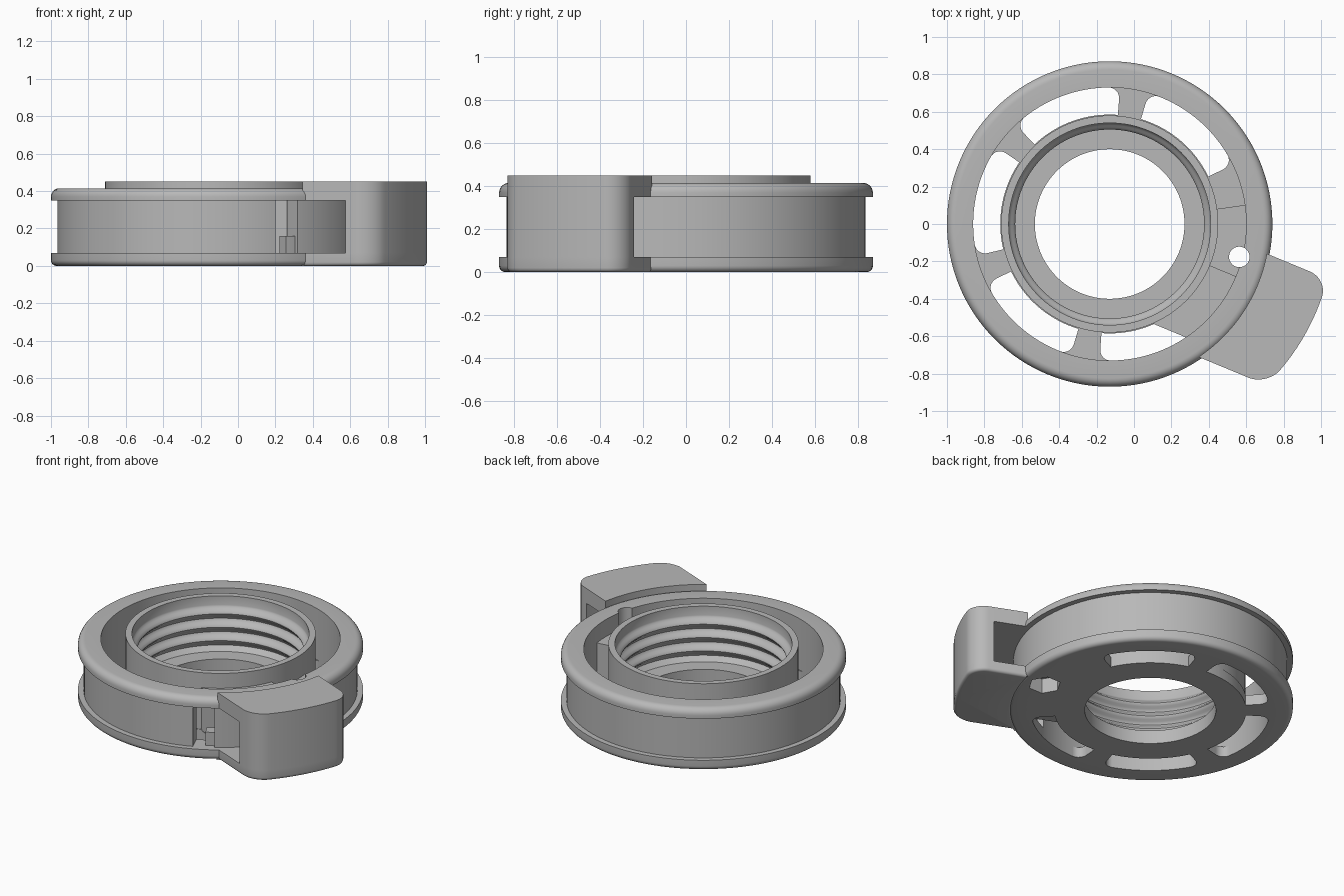
import bpy, bmesh
from math import sin, cos, pi, radians, sqrt
from mathutils import Vector, Matrix

if "Cube" in bpy.data.objects:
    bpy.data.objects.remove(bpy.data.objects["Cube"])

CENTRE = Vector((-0.13, 0, 0))     # axis of the wheel
TILT = radians(-22.5)              # direction of the handle
FLOOR, GROOVE_TOP, RIM_TOP, TOP = 0.07, 0.35, 0.415, 0.45
HUB_R, OPEN_R, WALL_R, RIM_R, TAB_R = 0.58, 0.73, 0.835, 0.87, 1.2

grey = bpy.data.materials.new("light grey")
grey.use_nodes = True
colour = (0.48, 0.48, 0.48, 1)
grey.diffuse_color = colour
grey.node_tree.nodes["Principled BSDF"].inputs["Base Color"].default_value = colour

parts = []


def finish(name, bm, keep=True):
    bmesh.ops.recalc_face_normals(bm, faces=bm.faces)
    mesh = bpy.data.meshes.new(name)
    bm.to_mesh(mesh)
    bm.free()
    mesh.materials.append(grey)
    ob = bpy.data.objects.new(name, mesh)
    ob.location = CENTRE
    bpy.context.collection.objects.link(ob)
    if keep:
        parts.append(ob)
    else:
        ob.hide_render = True
    return ob


def lathe(name, profile, steps=128):
    """Closed (radius, height) profile turned about the wheel axis."""
    bm = bmesh.new()
    rings = [[bm.verts.new((r * cos(2 * pi * i / steps), r * sin(2 * pi * i / steps), z))
              for r, z in profile] for i in range(steps)]
    n = len(profile)
    for i in range(steps):
        a, b = rings[i], rings[(i + 1) % steps]
        for j in range(n):
            k = (j + 1) % n
            bm.faces.new((a[j], b[j], b[k], a[k]))
    return finish(name, bm)


def prism(name, outline, z0, z1, keep=True, round_bottom=0):
    bm = bmesh.new()
    base = bm.faces.new([bm.verts.new((x, y, z0)) for x, y in outline])
    lifted = bmesh.ops.extrude_face_region(bm, geom=[base])["geom"]
    verts = [v for v in lifted if isinstance(v, bmesh.types.BMVert)]
    bmesh.ops.translate(bm, verts=verts, vec=(0, 0, z1 - z0))
    if round_bottom:
        rim = [e for e in bm.edges if all(v.co.z < z0 + 1e-5 for v in e.verts)]
        bmesh.ops.bevel(bm, geom=rim, offset=round_bottom, segments=4,
                        profile=0.5, affect='EDGES')
    return finish(name, bm, keep)


def sector(a0, a1, r0, r1, corner=0, steps=24):
    """Ring sector in degrees, optionally with rounded outer corners."""
    a0, a1 = radians(a0), radians(a1)
    da = corner / r1
    pts = [(a1 + (a0 - a1) * i / steps, r0) for i in range(steps + 1)]
    if corner:
        turn = [pi / 2 * i / 8 for i in range(9)]
        pts += [(a0 + da * (1 - cos(t)), r1 - corner * (1 - sin(t))) for t in turn]
        pts += [(a0 + da + (a1 - a0 - 2 * da) * i / steps, r1) for i in range(1, steps)]
        pts += [(a1 - da * (1 - cos(t)), r1 - corner * (1 - sin(t))) for t in reversed(turn)]
    else:
        pts += [(a0 + (a1 - a0) * i / steps, r1) for i in range(steps + 1)]
    return [(r * cos(a), r * sin(a)) for a, r in pts]


def strip(v0, v1, r0, r1, corner=0, steps=48):
    """Straight-sided strip along the handle direction between two radii."""
    inner, outer = [], []
    for i in range(steps + 1):
        v = v0 + (v1 - v0) * (1 - cos(pi * i / steps)) / 2
        inner.append((sqrt(r0 * r0 - v * v), v))
        u = sqrt(r1 * r1 - v * v)
        if corner:
            d = min(1, max(0, 1 - min(v - v0, v1 - v) / corner))
            u -= corner * (1 - sqrt(1 - d * d))
        outer.append((u, v))
    c, s = cos(TILT), sin(TILT)
    return [(u * c - v * s, u * s + v * c) for u, v in inner + outer[::-1]]


def disc(radius, sides, x, y):
    return [(x + radius * cos(2 * pi * i / sides), y + radius * sin(2 * pi * i / sides))
            for i in range(sides)]


def cut(ob, cutters):
    bpy.context.view_layer.objects.active = ob
    for cutter in cutters:
        mod = ob.modifiers.new("cut", 'BOOLEAN')
        mod.operation = 'DIFFERENCE'
        mod.solver = 'EXACT'
        mod.object = cutter
        bpy.ops.object.modifier_apply(modifier=mod.name)


# Outer rim: flanged spool with rounded flange edges
turn = [pi / 2 * i / 6 for i in range(7)]
lo, hi = 0.03, 0.045
rim_profile = [(OPEN_R, 0)]
rim_profile += [(RIM_R - lo + lo * sin(t), lo - lo * cos(t)) for t in turn]
rim_profile += [(RIM_R, FLOOR), (WALL_R, FLOOR), (WALL_R, GROOVE_TOP), (RIM_R, GROOVE_TOP)]
rim_profile += [(RIM_R - hi + hi * cos(t), RIM_TOP - hi + hi * sin(t)) for t in turn]
rim_profile += [(OPEN_R, RIM_TOP)]
rim = lathe("rim", rim_profile)

# Hub: collar with a ridged bore and a ledge at the bottom
ridges, samples, z_hi, z_lo = 3, 30, 0.39, 0.12
hub_profile = [(0.4, 0), (HUB_R, 0), (HUB_R, TOP), (0.54, TOP)]
for i in range(samples + 1):
    f = i / samples
    r = 0.54 - 0.035 * (0.5 - 0.5 * cos(2 * pi * ridges * f))
    hub_profile.append((r, z_hi + (z_lo - z_hi) * f))
hub_profile += [(0.51, 0.09), (0.4, 0.09)]
lathe("hub", hub_profile)

# Floor web joining hub and rim, with five slots
web = lathe("floor_web", [(0.57, 0), (0.76, 0), (0.76, FLOOR), (0.57, FLOOR)])
slots = [prism("slot_cutter", sector(25.7 + 60 * k, 73.4 + 60 * k, HUB_R + 0.005, OPEN_R, 0.06),
               -0.1, 0.2, False) for k in range(5)]

# Blocks between hub and rim beside the handle
block = prism("cord_block", strip(-0.404, 0, 0.57, 0.75), 0.06, GROOVE_TOP)
low_block = prism("screw_block", sector(-22.5, 8, 0.57, 0.75), 0.06, 0.3)

# Screw hole, nut pocket and cord gap
screw = prism("screw_cutter", disc(0.055, 32, 0.693, -0.176), -0.1, 0.6, False)
nut = prism("nut_cutter", disc(0.1, 6, 0.693, -0.176), -0.1, 0.1, False)
gap = prism("gap_cutter", sector(-66.7, -57.5, 0.7, 0.86), FLOOR, GROOVE_TOP, False)
cut(web, slots + [screw, nut])
cut(rim, [gap, screw, nut])
cut(low_block, [screw, nut])
prism("cord_tooth", sector(-61.5, -57.5, 0.74, 0.81), FLOOR - 0.01, 0.16)

# Handle: lower plate, outer wall and upper plate around the groove
V0, V1 = -0.475, 0.175
prism("handle_bottom", strip(V0, V1, 0.845, TAB_R, 0.1), 0, FLOOR, round_bottom=0.02)
prism("handle_wall", strip(V0, V1, 1.07, TAB_R, 0.1), FLOOR, GROOVE_TOP)
prism("handle_top", strip(V0, V1, 0.855, TAB_R, 0.1), GROOVE_TOP, TOP)

for helper in slots + [screw, nut, gap]:
    bpy.data.objects.remove(helper)

# Smooth the curved surfaces, keep the edges crisp
bpy.ops.object.select_all(action='DESELECT')
for ob in parts:
    ob.select_set(True)
bpy.context.view_layer.objects.active = parts[0]
bpy.ops.object.shade_smooth_by_angle(angle=radians(30))
